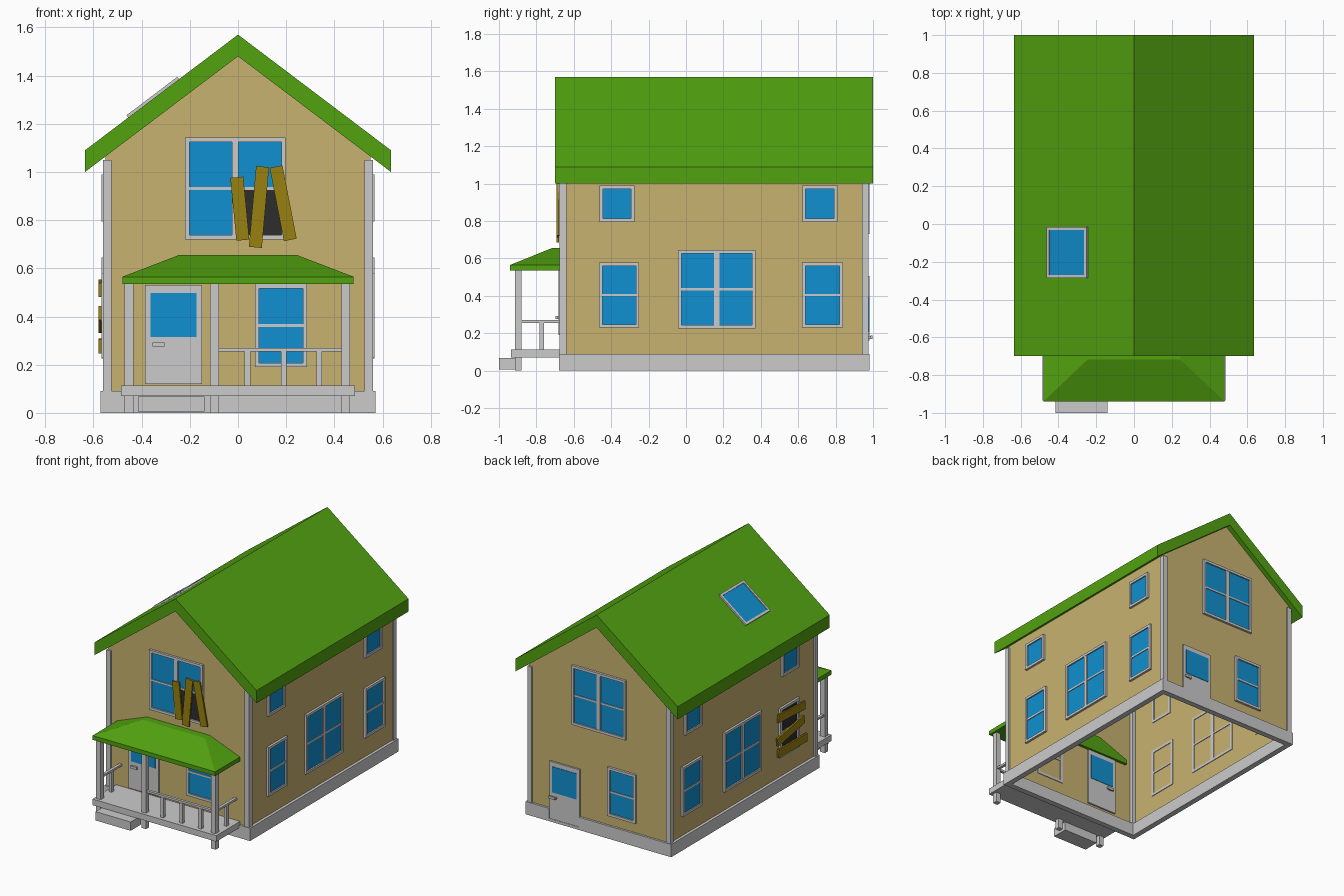
import bpy, bmesh, math
from mathutils import Matrix, Vector

if "Cube" in bpy.data.objects:
    bpy.data.objects.remove(bpy.data.objects["Cube"])


def material(name, rgb):
    m = bpy.data.materials.new(name)
    m.diffuse_color = (*rgb, 1)
    m.use_nodes = True
    m.node_tree.nodes["Principled BSDF"].inputs["Base Color"].default_value = m.diffuse_color
    return m


TAN = material("tan_siding", (0.58, 0.45, 0.16))
BLUE = material("blue_glass", (0.005, 0.28, 0.63))
GREEN = material("green_roofing", (0.085, 0.36, 0.005))
WOOD = material("board_wood", (0.32, 0.22, 0.005))
DARK = material("dark_opening", (0.026, 0.026, 0.026))


def finish(name, bm, mat=None):
    bmesh.ops.recalc_face_normals(bm, faces=bm.faces)
    me = bpy.data.meshes.new(name)
    bm.to_mesh(me)
    bm.free()
    ob = bpy.data.objects.new(name, me)
    bpy.context.collection.objects.link(ob)
    if mat:
        me.materials.append(mat)
    return ob


def boxes(name, spans, mat=None, place=None):
    """One object from boxes, each given by two opposite corners."""
    bm = bmesh.new()
    for a, b in spans:
        a, b = Vector(a), Vector(b)
        if place:
            a, b = Vector(place(*a)), Vector(place(*b))
        size = [abs(q - p) for p, q in zip(a, b)]
        m = Matrix.Translation((a + b) / 2) @ Matrix.Diagonal((*size, 1))
        bmesh.ops.create_cube(bm, size=1, matrix=m)
    return finish(name, bm, mat)


def prism(name, profile, y0, y1, mat):
    """Extrude an x-z outline along y."""
    bm = bmesh.new()
    f = bm.faces.new([bm.verts.new((x, y0, z)) for x, z in profile])
    ext = bmesh.ops.extrude_face_region(bm, geom=[f])["geom"]
    bmesh.ops.translate(bm, vec=(0, y1 - y0, 0),
                        verts=[v for v in ext if isinstance(v, bmesh.types.BMVert)])
    return finish(name, bm, mat)


# Main dimensions; (u, d, z) = along wall, outwards, up
W, YF, YB = 0.55, -0.665, 0.965
SLOPE = 0.48 / 0.635
WALLS = {
    "front": lambda u, d, z: (u, YF - d, z),
    "back": lambda u, d, z: (u, YB + d, z),
    "right": lambda u, d, z: (W + d, u, z),
    "left": lambda u, d, z: (-W - d, u, z),
}

# Wall shell, open below and under the roof
eave = 1.48 - W * SLOPE
bm = bmesh.new()
rings = [[bm.verts.new((x, y, z)) for x, z in
          [(-W, 0.04), (W, 0.04), (W, eave), (0, 1.48), (-W, eave)]] for y in (YF, YB)]
for r in rings:
    bm.faces.new(r)
for i, j in ((1, 2), (4, 0)):
    bm.faces.new((rings[0][i], rings[0][j], rings[1][j], rings[1][i]))
finish("house_walls", bm, TAN)

# Main roof
prism("main_roof", [(-0.635, 1.0), (-0.635, 1.09), (0, 1.57), (0.635, 1.09),
                    (0.635, 1.0), (0, 1.48)], -0.70, 1.0, GREEN)

# Foundation ring with a notch for the back door
boxes("foundation", [
    ((-0.57, -0.68, 0), (-0.53, 0.98, 0.09)), ((0.53, -0.68, 0), (0.57, 0.98, 0.09)),
    ((-0.53, -0.68, 0), (0.53, -0.64, 0.09)), ((-0.53, 0.94, 0), (0.155, 0.98, 0.09)),
    ((0.385, 0.94, 0), (0.53, 0.98, 0.09)), ((0.155, 0.94, 0), (0.385, 0.98, 0.02))])

# Corner boards
boxes("corner_posts", [((s * 0.525, y, 0.09), (s * 0.56, y + 0.035, 1.05))
                       for s in (-1, 1) for y in (-0.675, 0.94)])


def window(name, wall, u0, u1, z0, z1, cols=1, rows=2, broken=()):
    place, f = WALLS[wall], 0.018
    um, zm = (u0 + u1) / 2, (z0 + z1) / 2
    bars = [((u0, -0.005, z0), (u0 + f, 0.016, z1)), ((u1 - f, -0.005, z0), (u1, 0.016, z1)),
            ((u0 + f, -0.005, z0), (u1 - f, 0.016, z0 + f)),
            ((u0 + f, -0.005, z1 - f), (u1 - f, 0.016, z1))]
    if cols == 2:
        bars.append(((um - 0.014, -0.005, z0 + f), (um + 0.014, 0.014, z1 - f)))
    if rows == 2:
        bars.append(((u0 + f, -0.005, zm - 0.006), (u1 - f, 0.012, zm + 0.006)))
    boxes(name + "_frame", bars, None, place)
    glass, dark = [], []
    for c in range(cols):
        for r in range(rows):
            a = u0 + (u1 - u0) * c / cols
            b = u0 + (u1 - u0) * (c + 1) / cols
            p = z0 + (z1 - z0) * r / rows
            q = z0 + (z1 - z0) * (r + 1) / rows
            span = ((a + 0.01, 0.002, p + 0.004), (b - 0.01, 0.007, q - 0.004))
            (dark if (c, r) in broken else glass).append(span)
    if glass:
        boxes(name + "_glass", glass, BLUE, place)
    if dark:
        boxes(name + "_opening", dark, DARK, place)


# Windows on both long sides; the left front one is broken
for side in ("right", "left"):
    hole = [(0, 0), (0, 1)] if side == "left" else ()
    window(side + "_front_window", side, -0.465, -0.25, 0.23, 0.578, broken=hole)
    window(side + "_back_window", side, 0.62, 0.84, 0.23, 0.578)
    window(side + "_double_window", side, -0.042, 0.372, 0.225, 0.645, cols=2)
    window(side + "_upper_front_window", side, -0.462, -0.275, 0.795, 0.99, rows=1)
    window(side + "_upper_back_window", side, 0.622, 0.81, 0.795, 0.99, rows=1)

# Windows on the two gable ends
window("front_upper_window", "front", -0.22, 0.198, 0.72, 1.143, cols=2, broken=[(1, 0)])
window("front_lower_window", "front", 0.07, 0.287, 0.19, 0.535)
window("back_upper_window", "back", -0.21, 0.21, 0.73, 1.15, cols=2)
window("back_lower_window", "back", -0.29, -0.07, 0.16, 0.505)


def door(name, wall, u0, z0, flip):
    place, u1, z1 = WALLS[wall], u0 + 0.235, z0 + 0.41
    boxes(name + "_panel", [((u0, -0.012, z0), (u1, 0.012, z1))], None, place)
    boxes(name + "_glass", [((u0 + 0.022, -0.015, z0 + 0.195), (u1 - 0.022, 0.015, z1 - 0.033))],
          BLUE, place)
    k = (u1 - 0.055) if flip else (u0 + 0.03)
    k0 = k + 0.015 if not flip else k - 0.005
    boxes(name + "_handle", [((k, s * 0.022, z0 + 0.155), (k + 0.05, s * 0.032, z0 + 0.172))
                             for s in (-1, 1)]
          + [((k0, -0.024, z0 + 0.158), (k0 + 0.012, 0.024, z0 + 0.169))], None, place)


door("front_door", "front", -0.385, 0.12, False)
door("back_door", "back", 0.15, 0.015, True)


def board(name, wall, start, end, width, depth):
    """Nailed plank between two (u, z) points on a wall."""
    (u0, z0), (u1, z1) = start, end
    du, dz = u1 - u0, z1 - z0
    n = math.hypot(du, dz)
    nu, nz = -dz / n * width / 2, du / n * width / 2
    bm = bmesh.new()
    rows = [[bm.verts.new(WALLS[wall](u, d, z)) for u, z in
             [(u0 + nu, z0 + nz), (u1 + nu, z1 + nz), (u1 - nu, z1 - nz), (u0 - nu, z0 - nz)]]
            for d in (depth, depth + 0.012)]
    bm.faces.new(rows[0])
    bm.faces.new(rows[1])
    for i in range(4):
        j = (i + 1) % 4
        bm.faces.new((rows[0][i], rows[0][j], rows[1][j], rows[1][i]))
    finish(name, bm, WOOD)


# Boards over the broken windows
for i, (a, b) in enumerate([((-0.005, 0.978), (0.02, 0.717)), ((0.102, 1.022), (0.072, 0.687)),
                            ((0.158, 1.022), (0.217, 0.718))]):
    board(f"front_board_{i + 1}", "front", a, b, 0.054, 0.015)
for i, (a, b) in enumerate([((-0.21, 0.525), (-0.51, 0.51)), ((-0.20, 0.36), (-0.50, 0.415)),
                            ((-0.21, 0.28), (-0.53, 0.275))]):
    board(f"left_board_{i + 1}", "left", a, b, 0.058, 0.017)

# Skylight lying on the left roof slope
tilt = (Matrix.Translation((-0.35, -0.15, 1.57 - 0.35 * SLOPE))
        @ Matrix.Rotation(-math.atan(SLOPE), 4, "Y"))
sx, sy, f = 0.132, 0.135, 0.016
frame = boxes("skylight_frame",
              [((s * sx, -sy, -0.01), (s * (sx - f), sy, 0.012)) for s in (-1, 1)]
              + [((-sx + f, s * sy, -0.01), (sx - f, s * (sy - f), 0.012)) for s in (-1, 1)])
pane = boxes("skylight_glass", [((-sx + 0.01, -sy + 0.01, -0.005), (sx - 0.01, sy - 0.01, 0.006))],
             BLUE)
frame.matrix_world = pane.matrix_world = tilt

# Porch deck, legs, step and posts
boxes("porch_deck", [((-0.485, -0.935, 0.07), (0.485, -0.67, 0.113))])
posts = (-0.4525, -0.0975, 0.4475)
boxes("porch_legs", [((x - 0.018, -0.915, 0), (x + 0.018, -0.88, 0.07)) for x in posts])
boxes("porch_step", [((-0.415, -1.0, 0.005), (-0.14, -0.885, 0.067))])
boxes("porch_posts", [((x - 0.018, -0.915, 0.113), (x + 0.018, -0.88, 0.54)) for x in posts])

# Porch railing
boxes("porch_rails", [((-0.08, -0.907, 0.255), (0.43, -0.888, 0.27))]
      + [((x - 0.01, -0.88, 0.255), (x + 0.01, -0.667, 0.27)) for x in (posts[0], posts[2])])
boxes("porch_balusters",
      [((x - 0.012, -0.909, 0.113), (x + 0.012, -0.886, 0.255)) for x in (0.04, 0.19, 0.337)]
      + [((x - 0.011, -0.782, 0.113), (x + 0.011, -0.758, 0.255)) for x in (posts[0], posts[2])])

# Hipped porch roof running slightly into the wall
bm = bmesh.new()
loops = [[bm.verts.new(p) for p in ((-x, y, z), (x, y, z), (x, -0.645, z), (-x, -0.645, z))]
         for x, y, z in ((0.48, -0.94, 0.535), (0.48, -0.94, 0.565), (0.245, -0.717, 0.655))]
bm.faces.new(loops[0])
bm.faces.new(loops[2])
for lo, hi in zip(loops, loops[1:]):
    for i in range(4):
        j = (i + 1) % 4
        bm.faces.new((lo[i], lo[j], hi[j], hi[i]))
finish("porch_roof", bm, GREEN)
